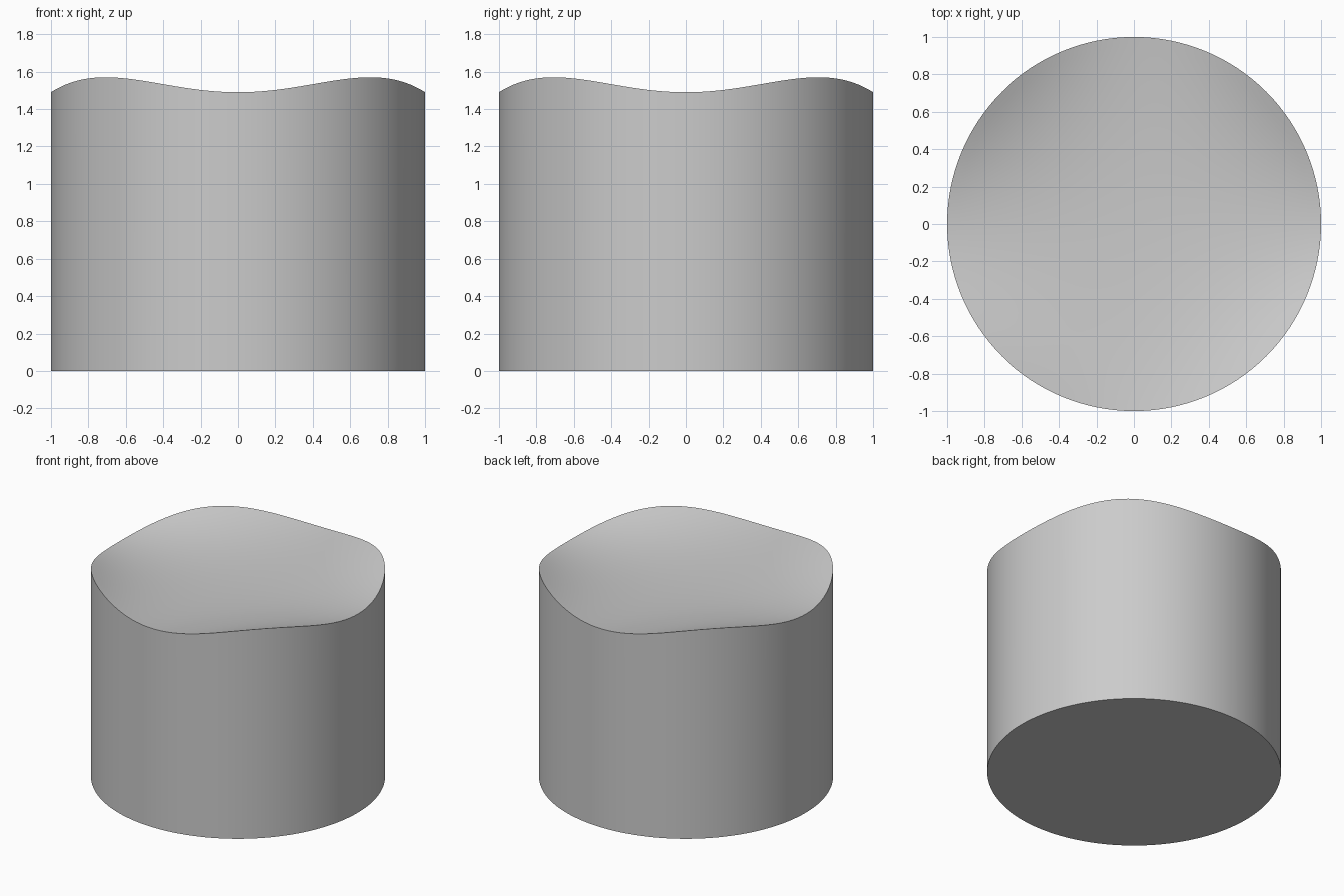
import bpy, bmesh
from math import cos, sin, pi

if "Cube" in bpy.data.objects:
    bpy.data.objects.remove(bpy.data.objects["Cube"])

SEG, RINGS = 128, 20


def top_height(x, y):
    # shallow dish whose rim rises into four waves on the diagonals
    return 1.43 + 0.06 * (x * x + y * y) + 0.32 * x * x * y * y


def ring(bm, r, height):
    pts = [(r * cos(2 * pi * i / SEG), r * sin(2 * pi * i / SEG)) for i in range(SEG)]
    return [bm.verts.new((x, y, height(x, y))) for x, y in pts]


def bridge(bm, a, b):
    for i in range(SEG):
        j = (i + 1) % SEG
        bm.faces.new((a[i], a[j], b[j], b[i]))


bm = bmesh.new()

# Flat base and straight round wall
base = ring(bm, 1, lambda x, y: 0)
bm.faces.new(base[::-1])
outer = ring(bm, 1, top_height)
bridge(bm, base, outer)

# Wavy dished top, in concentric rings closing on a centre point
for k in range(RINGS - 1, 0, -1):
    inner = ring(bm, k / RINGS, top_height)
    bridge(bm, outer, inner)
    outer = inner
centre = bm.verts.new((0, 0, top_height(0, 0)))
for i in range(SEG):
    bm.faces.new((outer[i], outer[(i + 1) % SEG], centre))

bmesh.ops.recalc_face_normals(bm, faces=bm.faces)
mesh = bpy.data.meshes.new("wavy_top_cylinder")
bm.to_mesh(mesh)
bm.free()
obj = bpy.data.objects.new("wavy_top_cylinder", mesh)
bpy.context.collection.objects.link(obj)

# Smooth shading with a crisp rim
bpy.context.view_layer.objects.active = obj
obj.select_set(True)
bpy.ops.object.shade_smooth_by_angle(angle=pi / 6)
